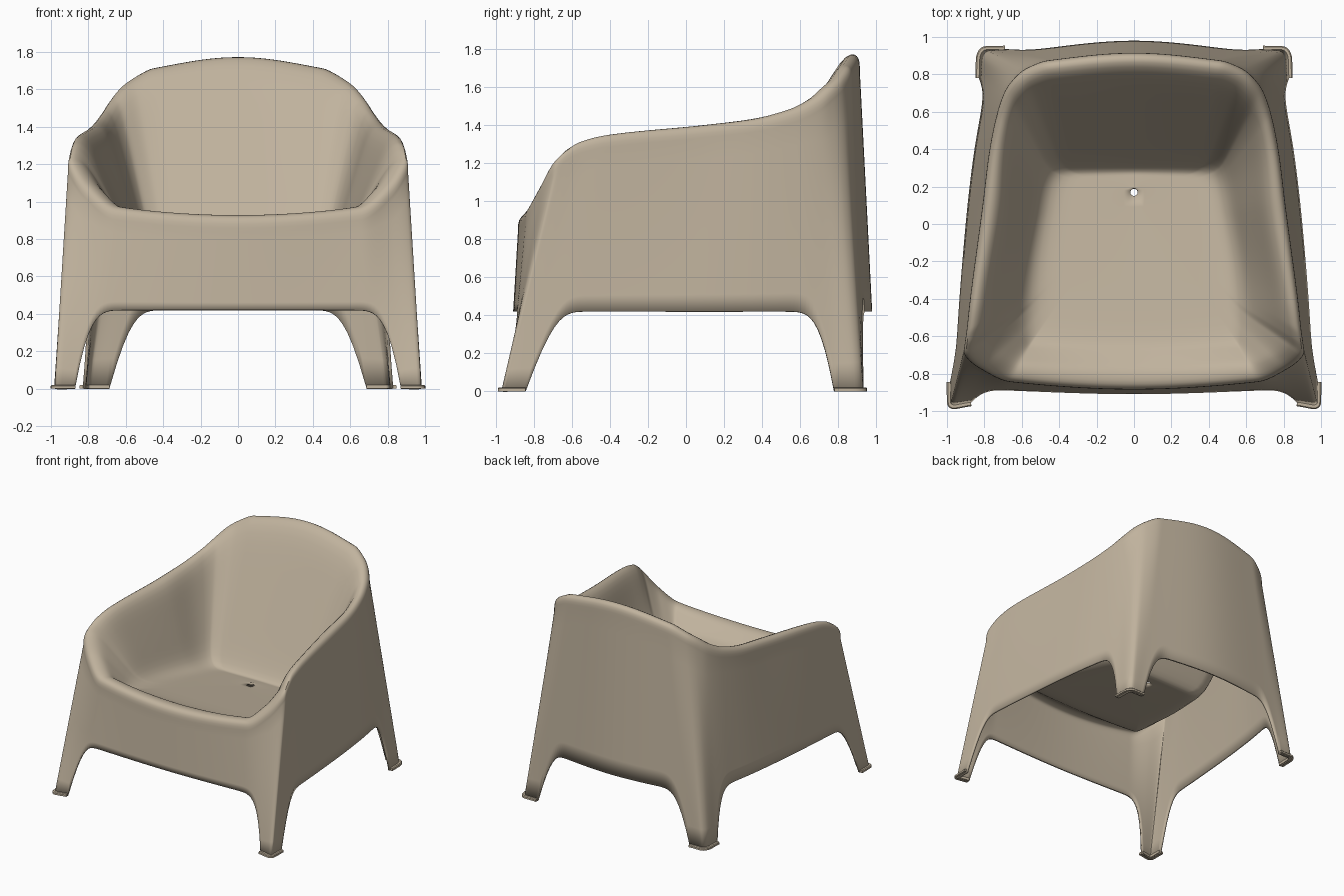
import bpy, bmesh, math
from mathutils import Vector

if "Cube" in bpy.data.objects:
    bpy.data.objects.remove(bpy.data.objects["Cube"])

# Half outline, front centre -> right side -> back centre:
# skirt x, y (at z=0.42), rim x, y, rim height
KEYS = [
    (0, -.91, 0, -.885, .915),
    (.68, -.89, .66, -.845, .96),
    (.85, -.88, .82, -.775, 1.08),      # front leg starts
    (.935, -.875, .895, -.715, 1.19),
    (.955, -.86, .91, -.685, 1.225),
    (.955, -.83, .905, -.64, 1.265),
    (.953, -.75, .895, -.57, 1.305),    # front leg ends
    (.945, -.58, .88, -.43, 1.34),
    (.90, 0, .81, .10, 1.392),
    (.86, .35, .775, .38, 1.425),
    (.815, .62, .735, .58, 1.475),
    (.79, .76, .69, .71, 1.54),         # back leg starts
    (.775, .86, .64, .78, 1.60),
    (.74, .905, .58, .83, 1.645),
    (.63, .92, .46, .875, 1.705),       # back leg ends
    (0, .98, 0, .915, 1.765),
]
# Seat edge: outline key index, x, y
SEAT = [(0, 0, -.63), (1, .54, -.62), (6, .56, -.37), (8, .51, .05),
        (11, .45, .27), (13, .38, .295), (15, 0, .30)]
LEGS = [(2, 6), (11, 14)]
HEM, LEG_FLARE = .42, .27


def seat_z(y):
    return .742 - .14 * y


HOLE = Vector((0, .17, seat_z(.17)))


def pchip(ts, vs, flat_ends):
    """Monotone cubic interpolation of one value."""
    d = [(vs[i + 1] - vs[i]) / (ts[i + 1] - ts[i]) for i in range(len(ts) - 1)]
    m = [2 * a * b / (a + b) if a * b > 0 else 0 for a, b in zip(d, d[1:])]
    m = [0 if flat_ends else d[0]] + m + [0 if flat_ends else d[-1]]

    def f(t):
        i = max([k for k in range(len(d)) if ts[k] <= t + 1e-9])
        h = ts[i + 1] - ts[i]
        u = (t - ts[i]) / h
        return ((1 + 2 * u) * (1 - u) ** 2 * vs[i] + u * (1 - u) ** 2 * h * m[i]
                + u * u * (3 - 2 * u) * vs[i + 1] + u * u * (u - 1) * h * m[i + 1])
    return f


def bspline(ctrl, steps):
    """Clamped uniform cubic B-spline points."""
    c = [2 * ctrl[0] - ctrl[1]] + ctrl + [2 * ctrl[-1] - ctrl[-2]]
    out = []
    for i in range(len(c) - 3):
        for k in range(steps):
            u = k / steps
            out.append((c[i] * (1 - u) ** 3 + c[i + 1] * (3 * u ** 3 - 6 * u * u + 4)
                        + c[i + 2] * (-3 * u ** 3 + 3 * u * u + 3 * u + 1) + c[i + 3] * u ** 3) / 6)
    return out + [ctrl[-1].copy()]


# Parameter along the outline
ts = [0.0]
for a, b in zip(KEYS, KEYS[1:]):
    ts.append(ts[-1] + math.hypot(b[0] - a[0], b[1] - a[1]))
curves = [pchip(ts, [k[j] for k in KEYS], j not in (0, 2)) for j in range(5)]
seat_ts = [ts[s[0]] for s in SEAT]
seat_x = pchip(seat_ts, [s[1] for s in SEAT], False)
seat_y = pchip(seat_ts, [s[2] for s in SEAT], True)
samples = []
for a, b in zip(ts, ts[1:]):
    n = max(4, math.ceil((b - a) / .02))
    samples += [a + (b - a) * k / n for k in range(n)]
samples.append(ts[-1])


def hem_height(t):
    d = min(max(ts[a] - t, t - ts[b], 0) for a, b in LEGS)
    return HEM * (1 - max(0, 1 - d / LEG_FLARE) ** 5)


def wall(t, z):
    """Point of the outer wall at height z."""
    sx, sy, rx, ry, rz = [c(t) for c in curves]
    f = (z - HEM) / (rz - .08 - HEM)
    return Vector((sx + (rx - sx) * f, sy + (ry - sy) * f, z))


def column(t):
    """Profile from the hem, over the rim and down to the drain hole."""
    rim = curves[4](t)
    low, top = hem_height(t), rim - .08
    outer = [wall(t, low + (top - low) * k / 10) for k in range(10)]
    o = wall(t, top)
    f = Vector((seat_x(t), seat_y(t), seat_z(seat_y(t))))
    inward = Vector((f.x - o.x, f.y - o.y, 0)).normalized()
    crest = Vector((o.x, o.y, rim + .015))
    lip = crest + inward * .095
    h = HOLE + Vector((f.x, f.y - HOLE.y, 0)).normalized() * .02
    return outer + bspline([o, crest, lip, lip.lerp(f, .3), lip.lerp(f, .72), f,
                            f.lerp(h, .35), f.lerp(h, .7), h], 4)


def finish(name, bm, mat):
    me = bpy.data.meshes.new(name)
    bm.to_mesh(me)
    bm.free()
    ob = bpy.data.objects.new(name, me)
    bpy.context.collection.objects.link(ob)
    me.materials.append(mat)
    bpy.ops.object.select_all(action='DESELECT')
    ob.select_set(True)
    bpy.context.view_layer.objects.active = ob
    bpy.ops.object.shade_smooth_by_angle(angle=math.radians(40))
    return ob


mat = bpy.data.materials.new("beige plastic")
mat.diffuse_color = (.53, .45, .34, 1)
mat.use_nodes = True
mat.node_tree.nodes["Principled BSDF"].inputs["Base Color"].default_value = mat.diffuse_color

# One-piece shell: legs, skirt, rolled rim, seat basin and drain hole
half = [column(t) for t in samples]
cols = half + [[Vector((-p.x, p.y, p.z)) for p in c] for c in half[-2:0:-1]]
bm = bmesh.new()
grid = [[bm.verts.new(p) for p in c] for c in cols]
for i, a in enumerate(grid):
    b = grid[(i + 1) % len(grid)]
    for j in range(len(a) - 1):
        bm.faces.new((a[j], b[j], b[j + 1], a[j + 1]))
shell = finish("chair_shell", bm, mat)
sol = shell.modifiers.new("thickness", 'SOLIDIFY')
sol.thickness, sol.offset = .016, -1

# Foot pads: thin flanges wrapped around the leg ends, mirrored to the left
for name, (a, b) in zip(("front_foot_pads", "back_foot_pads"), LEGS):
    pts = [wall(t, 0) for t in samples if ts[a] - 1e-6 <= t <= ts[b] + 1e-6]
    bm = bmesh.new()
    rings = []
    for k, p in enumerate(pts):
        d = pts[min(k + 1, len(pts) - 1)] - pts[max(k - 1, 0)]
        n = Vector((d.y, -d.x, 0)).normalized()
        rings.append([bm.verts.new(p + n * off + Vector((0, 0, z)))
                      for off, z in ((.018, 0), (.018, .014), (.012, .02), (-.022, .02), (-.022, 0))])
    for r, s in zip(rings, rings[1:]):
        for j in range(5):
            bm.faces.new((r[j], s[j], s[(j + 1) % 5], r[(j + 1) % 5]))
    bm.faces.new(rings[0])
    bm.faces.new(rings[-1][::-1])
    bmesh.ops.recalc_face_normals(bm, faces=bm.faces)
    pads = finish(name, bm, mat)
    pads.modifiers.new("mirror", 'MIRROR').use_axis[0] = True
